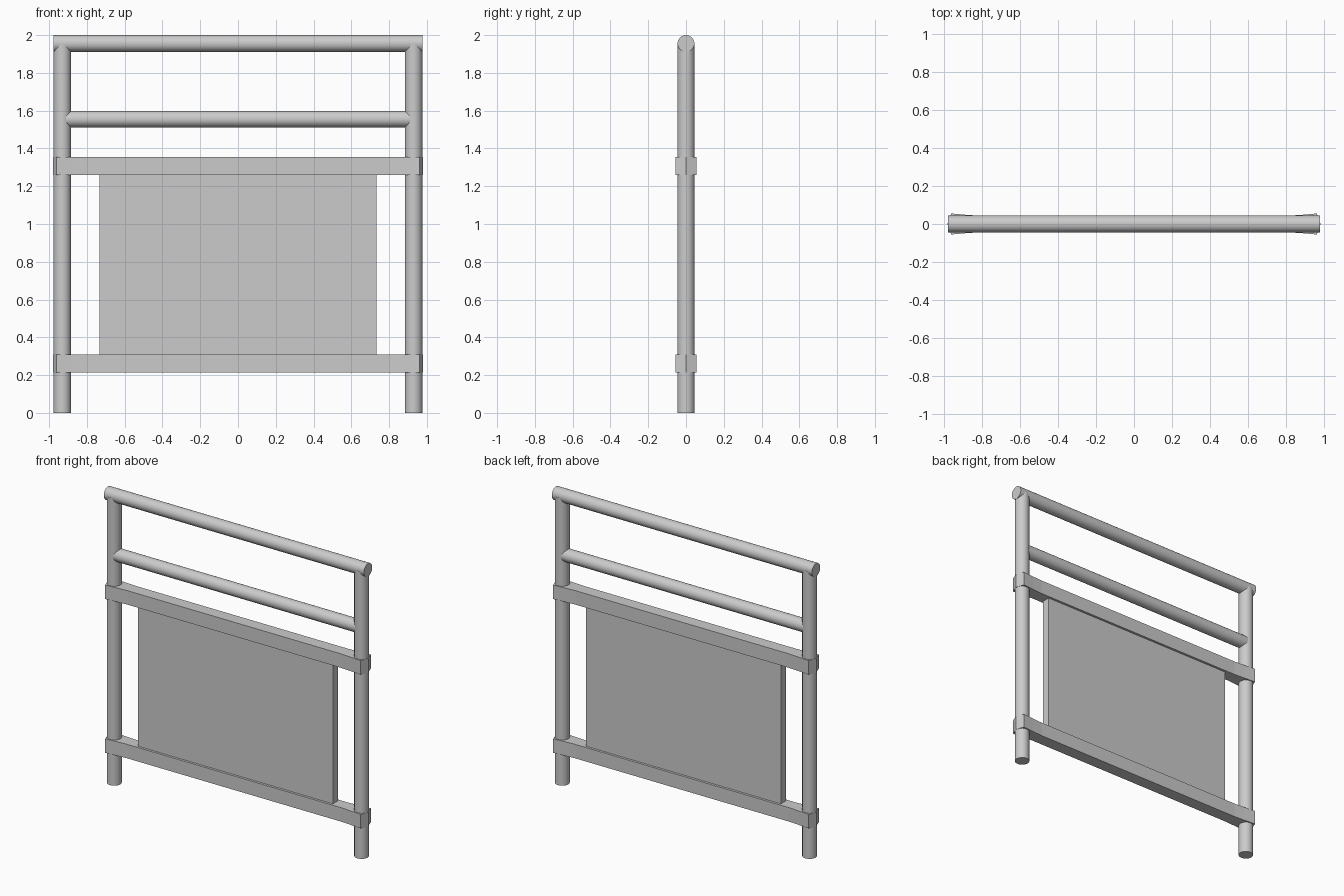
import bpy, bmesh, math

if "Cube" in bpy.data.objects:
    bpy.data.objects.remove(bpy.data.objects["Cube"])


def tube(name, radius, length, loc, along_x=False):
    rot = (0, math.pi / 2, 0) if along_x else (0, 0, 0)
    bpy.ops.mesh.primitive_cylinder_add(vertices=32, radius=radius, depth=length,
                                        location=loc, rotation=rot)
    ob = bpy.context.object
    ob.name = name
    bpy.ops.object.shade_smooth_by_angle(angle=math.radians(30))
    return ob


def band(name, z0, z1):
    # Plan outline: slim rail that flares around each post, with a shallow pointed end
    quarter = [(0.80, 0.043), (0.88, 0.048), (0.96, 0.055)]
    right = [(x, -y) for x, y in quarter] + [(0.98, 0)] + quarter[::-1]
    outline = right + [(-x, -y) for x, y in right]
    bm = bmesh.new()
    face = bm.faces.new([bm.verts.new((x, y, z0)) for x, y in outline])
    ext = bmesh.ops.extrude_face_region(bm, geom=[face])
    top = [v for v in ext["geom"] if isinstance(v, bmesh.types.BMVert)]
    bmesh.ops.translate(bm, verts=top, vec=(0, 0, z1 - z0))
    bmesh.ops.recalc_face_normals(bm, faces=bm.faces)
    mesh = bpy.data.meshes.new(name)
    bm.to_mesh(mesh)
    bm.free()
    ob = bpy.data.objects.new(name, mesh)
    bpy.context.collection.objects.link(ob)


# Upright posts
for side, label in ((-1, "left"), (1, "right")):
    tube(label + "_post", 0.046, 1.953, (side * 0.93, 0, 1.953 / 2))

# Round rails
tube("top_rail", 0.0445, 1.956, (0, 0, 1.9555), True)
tube("middle_rail", 0.0435, 1.82, (0, 0, 1.555), True)

# Flat bands clamped around the posts
band("lower_band", 0.215, 0.31)
band("upper_band", 1.26, 1.355)

# Infill panel
bpy.ops.mesh.primitive_cube_add(size=1, location=(0, 0, 0.785))
panel = bpy.context.object
panel.name = "infill_panel"
panel.scale = (1.464, 0.054, 0.96)
